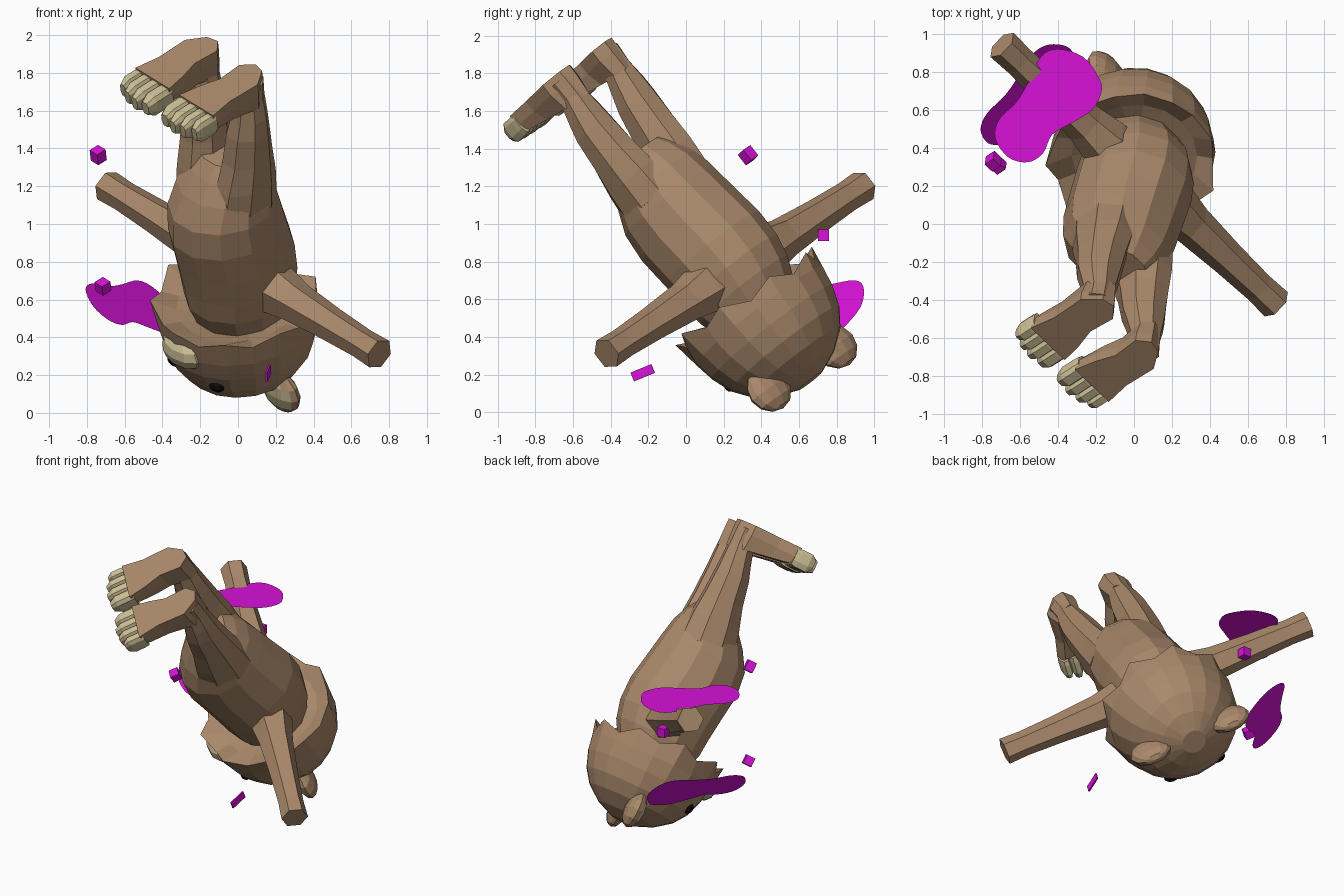
import bpy, bmesh, math
from mathutils import Matrix, Vector

if "Cube" in bpy.data.objects:
    bpy.data.objects.remove(bpy.data.objects["Cube"])


def material(name, rgb):
    m = bpy.data.materials.new(name)
    m.diffuse_color = (*rgb, 1)
    m.use_nodes = True
    m.node_tree.nodes["Principled BSDF"].inputs["Base Color"].default_value = m.diffuse_color
    return m


FUR = material("brown fur", (0.40, 0.25, 0.147))
CREAM = material("cream", (0.61, 0.53, 0.31))
BLACK = material("black", (0.004, 0.004, 0.004))
PINK = material("magenta", (0.68, 0.006, 0.68))

# The bear is made upright (x side, y forward, z up) and then tipped over
side = Vector((0.664, -0.628, -0.41)).normalized()
up = Vector((0.096, 0.609, -0.785))
up = (up - side * up.dot(side)).normalized()
fwd = up.cross(side)
POSE = Matrix((side, fwd, up)).transposed().to_4x4()
POSE.translation = (-0.05, -0.545, 1.865)


def finish(name, bm, mats, pose=POSE, rule=None):
    bmesh.ops.recalc_face_normals(bm, faces=bm.faces[:])
    bm.normal_update()
    if rule:
        for f in bm.faces:
            f.material_index = rule(f)
    me = bpy.data.meshes.new(name)
    bm.to_mesh(me)
    bm.free()
    for m in mats:
        me.materials.append(m)
    me.transform(pose)
    ob = bpy.data.objects.new(name, me)
    bpy.context.collection.objects.link(ob)
    return ob


def loft(name, rings, mats=(FUR,)):
    """Skin a list of equal-length point rings and close both ends."""
    bm = bmesh.new()
    vs = [[bm.verts.new(p) for p in r] for r in rings]
    n = len(vs[0])
    for a, b in zip(vs, vs[1:]):
        for i in range(n):
            j = (i + 1) % n
            bm.faces.new((a[i], a[j], b[j], b[i]))
    bm.faces.new(vs[0][::-1])
    bm.faces.new(vs[-1])
    return finish(name, bm, mats)


def ring(c, rx, ry, n, axis="z", turn=0.5):
    pts = []
    for i in range(n):
        t = math.tau * (i + turn) / n
        a, b = rx * math.cos(t), ry * math.sin(t)
        d = (a, b, 0) if axis == "z" else (0, a, b)
        pts.append(Vector(c) + Vector(d))
    return pts


def ball(name, loc, size, mats, rule=None, seg=10):
    bm = bmesh.new()
    bmesh.ops.create_uvsphere(bm, u_segments=seg, v_segments=6, radius=1)
    m = Matrix.Translation(loc) @ Matrix.Diagonal((*size, 1))
    bmesh.ops.transform(bm, matrix=m, verts=bm.verts)
    return finish(name, bm, mats, rule=rule)


# Body: (height, half width, half depth, forward offset)
body = [(0.56, 0.17, 0.12, 0.09), (0.63, 0.235, 0.18, 0.10), (0.73, 0.275, 0.245, 0.12),
        (0.86, 0.295, 0.30, 0.145), (1.02, 0.305, 0.325, 0.14), (1.2, 0.31, 0.33, 0.11),
        (1.36, 0.305, 0.32, 0.10), (1.48, 0.29, 0.30, 0.11), (1.6, 0.25, 0.25, 0.12)]
loft("body", [ring((0, y, z), rx, ry, 12) for z, rx, ry, y in body])

# Head: bowl shaped, with a jagged fur rim around the neck, higher at the nape
N = 18
head = [ring((0, 0.13, 1.60), 0.2, 0.2, N), ring((0, 0.13, 1.56), 0.33, 0.33, N),
        ring((0, 0.14, 1.54), 0.42, 0.42, N)]
for i, p in enumerate(head[2]):
    if i % 2 == 0:
        p += Vector((p.x * 0.08, (p.y - 0.14) * 0.08, -0.06))
for r in head[1:]:
    for p in r:
        p.z += 0.17 * max(0, 0.1 - p.y)
for z, r in [(1.64, 0.43), (1.75, 0.41), (1.86, 0.37), (1.95, 0.305), (2.03, 0.20), (2.08, 0.08)]:
    head.append(ring((0, 0.14, z), r, r, N))
loft("head", head)

# Muzzle
ball("muzzle", (0, 0.53, 1.64), (0.145, 0.085, 0.095), (CREAM,))

sole = [(.09, 0), (.15, -.06), (.22, -.045), (.29, .05), (.285, .24),
        (.31, .385), (.04, .385), (.065, .26), (.10, .15)]

for s, tag in ((1, "right"), (-1, "left")):
    # Eyes and ears
    ball(tag + "_eye", (s * 0.163, 0.465, 1.825), (0.055, 0.035, 0.04), (BLACK,))
    ball(tag + "_ear", (s * 0.28, 0.13, 2.0), (0.14, 0.065, 0.125), (FUR, CREAM),
         rule=lambda f: int(f.normal.y > 0.84), seg=12)

    # Arm held straight out
    arm = [(0.12, 0.15, 1.36), (0.27, 0.14, 1.365), (0.42, 0.112, 1.37),
           (0.7, 0.093, 1.37), (0.95, 0.083, 1.37), (1.088, 0.088, 1.37)]
    loft(tag + "_arm", [ring((s * x, 0.07, z), r, r, 6, "x") for x, r, z in arm])

    # Leg
    leg = [(0.02, 0.085, 0.085, .188, .03), (0.13, 0.08, 0.088, .185, .035),
           (0.24, 0.105, 0.105, .182, .05), (0.33, 0.12, 0.122, .178, .065),
           (0.5, 0.13, 0.145, .168, .08), (0.66, 0.14, 0.18, .155, .1),
           (0.82, 0.145, 0.2, .14, .12)]
    loft(tag + "_leg", [ring((s * x, y, z), rx, ry, 8) for z, rx, ry, x, y in leg])

    # Foot: flat sole, wedge rising to the ankle
    top = [(s * (.185 + (x - .185) * .8), y * .92, 0.165 - 0.16 * max(0, y)) for x, y in sole]
    mid = [(s * x, y, 0.05) for x, y in sole]
    loft(tag + "_foot", [[(s * x, y, -.018) for x, y in sole], mid, top])

    # Toes
    for i, (x, w, tip) in enumerate([(.078, .044, .53), (.152, .037, .54),
                                     (.221, .035, .53), (.285, .033, .505)]):
        rings = []
        for y, k in ((.365, .9), (.40, 1), (.40 + (tip - .40) * .65, 1), (tip, .6)):
            h = 0.062 * k
            rings.append([(s * (x + w * k * a), y, 0.05 + h * b) for a, b in
                          ((-.6, -1), (.6, -1), (1, -.6), (1, .4), (.5, 1),
                           (-.5, 1), (-1, .4), (-1, -.6))])
        loft(f"{tag}_toe_{i + 1}", rings, (CREAM,))

# Loose flat pads, kidney shaped: one lying level, one tilted
outline = [(-.49, .88), (-.40, .92), (-.27, .88), (-.19, .78), (-.17, .70), (-.22, .60),
           (-.33, .53), (-.43, .47), (-.48, .37), (-.56, .325), (-.66, .35), (-.73, .45),
           (-.71, .55), (-.62, .64), (-.56, .74)]


def smooth_loop(pts, steps=4):
    p = [Vector(q) for q in pts]
    n, out = len(p), []
    for i in range(n):
        a, b, c, d = p[i - 1], p[i], p[(i + 1) % n], p[(i + 2) % n]
        for k in range(steps):
            t = k / steps
            out.append(0.5 * (2 * b + (c - a) * t + (2 * a - 5 * b + 4 * c - d) * t * t
                              + (3 * b - a - 3 * c + d) * t ** 3))
    return out


def pad(name, centre, along, across):
    along, across = Vector(along).normalized(), Vector(across).normalized()
    bm = bmesh.new()
    e1, e2 = Vector((.62, .785)), Vector((-.785, .62))
    vs = []
    for q in smooth_loop(outline):
        d = q - Vector((-.45, .62))
        vs.append(bm.verts.new(Vector(centre) + along * d.dot(e1) + across * d.dot(e2)))
    bm.faces.new(vs)
    return finish(name, bm, (PINK,), Matrix())


pad("level_pad", (-.45, .62, 1.175), (.62, .785, 0), (-.785, .62, 0))
pad("tilted_pad", (-.545, .685, .56), (.65, .755, -.02), (-.54, .38, .75))

# Loose small blocks
TILT = POSE.to_3x3().to_4x4()
for name, loc, size, turn in [("upper_block", (-.74, .33, 1.365), (.06, .06, .07), TILT),
                              ("lower_block", (-.715, .31, .67), (.06, .06, .06), TILT),
                              ("back_block", (-.33, .73, .94), (.06, .058, .062), Matrix())]:
    bm = bmesh.new()
    bmesh.ops.create_cube(bm, size=1, matrix=Matrix.Diagonal((*size, 1)))
    finish(name, bm, (PINK,), Matrix.Translation(loc) @ turn.to_4x4())

# Loose thin plate
bm = bmesh.new()
bmesh.ops.create_cube(bm, size=1, matrix=Matrix.Diagonal((.01, .12, .05, 1)))
finish("loose_plate", bm, (PINK,), Matrix.Translation((.16, -.23, .21))
       @ Matrix.Rotation(math.radians(-10), 4, 'Z') @ Matrix.Rotation(math.radians(22), 4, 'X'))
